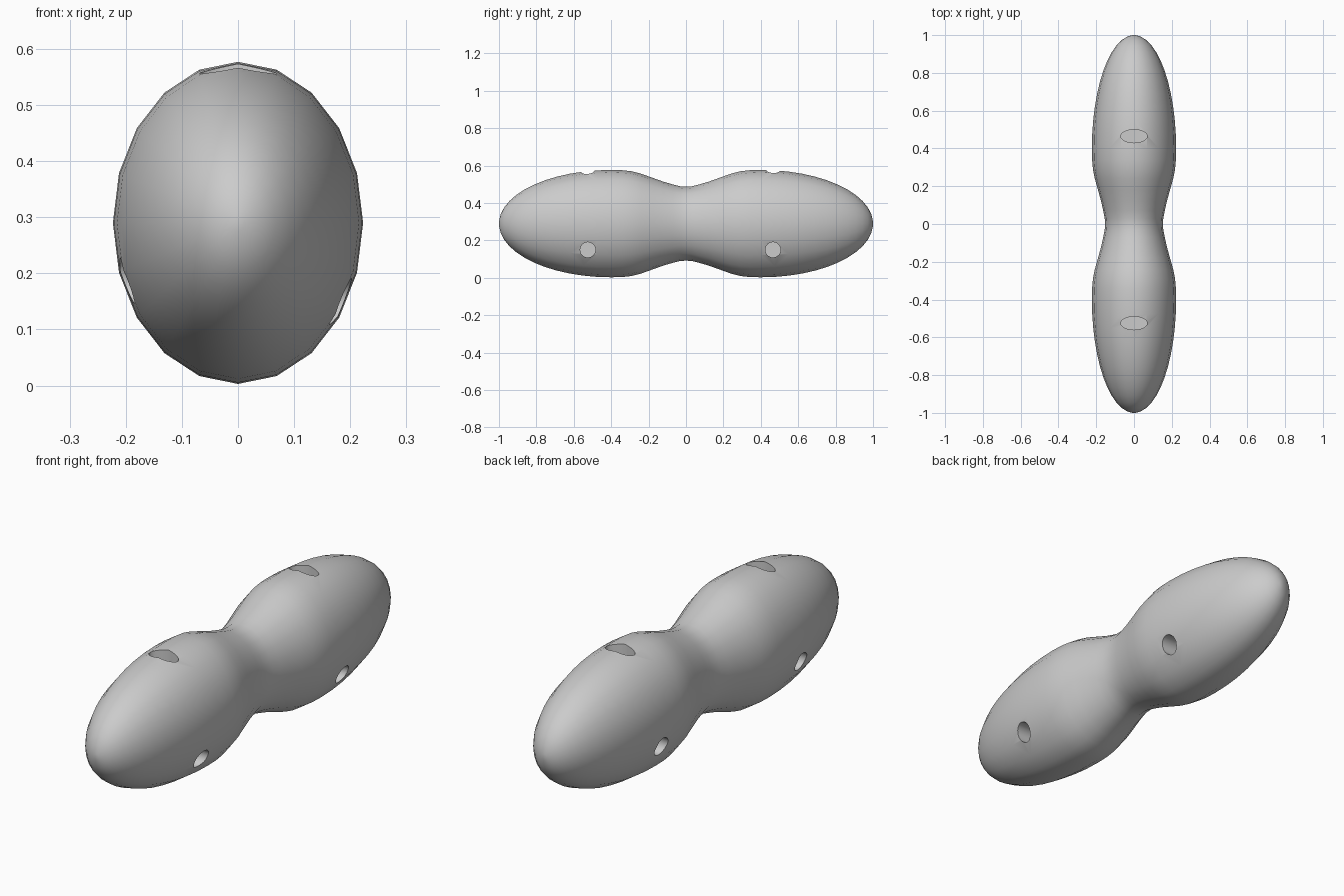
import bpy, bmesh, math
from mathutils import Matrix

if "Cube" in bpy.data.objects:
    bpy.data.objects.remove(bpy.data.objects["Cube"])

N, CZ, RX, RZ = 20, 0.29, 0.223, 0.287

# half profile along y: neck, shoulder, then an elliptical nose (y, radius factor)
half = [(0.0, 0.69), (0.03, 0.695), (0.07, 0.73), (0.12, 0.78), (0.18, 0.855),
        (0.24, 0.93), (0.29, 0.975), (0.34, 0.995)]
for i in range(13):
    a = math.radians(87) * i / 12
    half.append((0.4 + 0.6 * math.sin(a), math.cos(a)))
profile = [(-y, r) for y, r in reversed(half[1:])] + half

# twin-lobed body
bm = bmesh.new()
rings = []
for y, r in profile:
    rings.append([bm.verts.new((RX * r * math.sin(2 * math.pi * k / N), y,
                                CZ + RZ * r * math.cos(2 * math.pi * k / N)))
                  for k in range(N)])
for a, b in zip(rings, rings[1:]):
    for k in range(N):
        bm.faces.new((a[k], a[(k + 1) % N], b[(k + 1) % N], b[k]))
for ring, y in ((rings[0], -1), (rings[-1], 1)):
    tip = bm.verts.new((0, y, CZ))
    for k in range(N):
        bm.faces.new((ring[k], ring[(k + 1) % N], tip))
bmesh.ops.recalc_face_normals(bm, faces=bm.faces)
me = bpy.data.meshes.new("body")
bm.to_mesh(me)
bm.free()
body = bpy.data.objects.new("body", me)
bpy.context.collection.objects.link(body)

# cutters for the three pockets in each lobe
bm = bmesh.new()
turn = Matrix.Rotation(math.pi / 2, 4, 'Y')


def pocket(loc, sx, sy, depth, rot=Matrix()):
    m = Matrix.Translation(loc) @ rot @ Matrix.Diagonal((sx, sy, depth, 1))
    bmesh.ops.create_cone(bm, cap_ends=True, segments=24, radius1=1, radius2=1,
                          depth=1, matrix=m)


for y in (-0.525, 0.465):
    pocket((0, y, 0.59), 0.07, 0.035, 0.16)
    pocket((0.20, y, 0.15), 0.041, 0.041, 0.16, turn)
    pocket((-0.22, y, 0.187), 0.041, 0.041, 0.16, turn)
cm = bpy.data.meshes.new("pocket_cutter")
bm.to_mesh(cm)
bm.free()
cutter = bpy.data.objects.new("pocket_cutter", cm)
bpy.context.collection.objects.link(cutter)
cutter.hide_render = True

mod = body.modifiers.new("pockets", 'BOOLEAN')
mod.operation = 'DIFFERENCE'
mod.solver = 'EXACT'
mod.object = cutter
bpy.context.view_layer.objects.active = body
body.select_set(True)
bpy.ops.object.modifier_apply(modifier=mod.name)
bpy.data.objects.remove(cutter)
bpy.ops.object.shade_smooth_by_angle(angle=math.radians(35))
